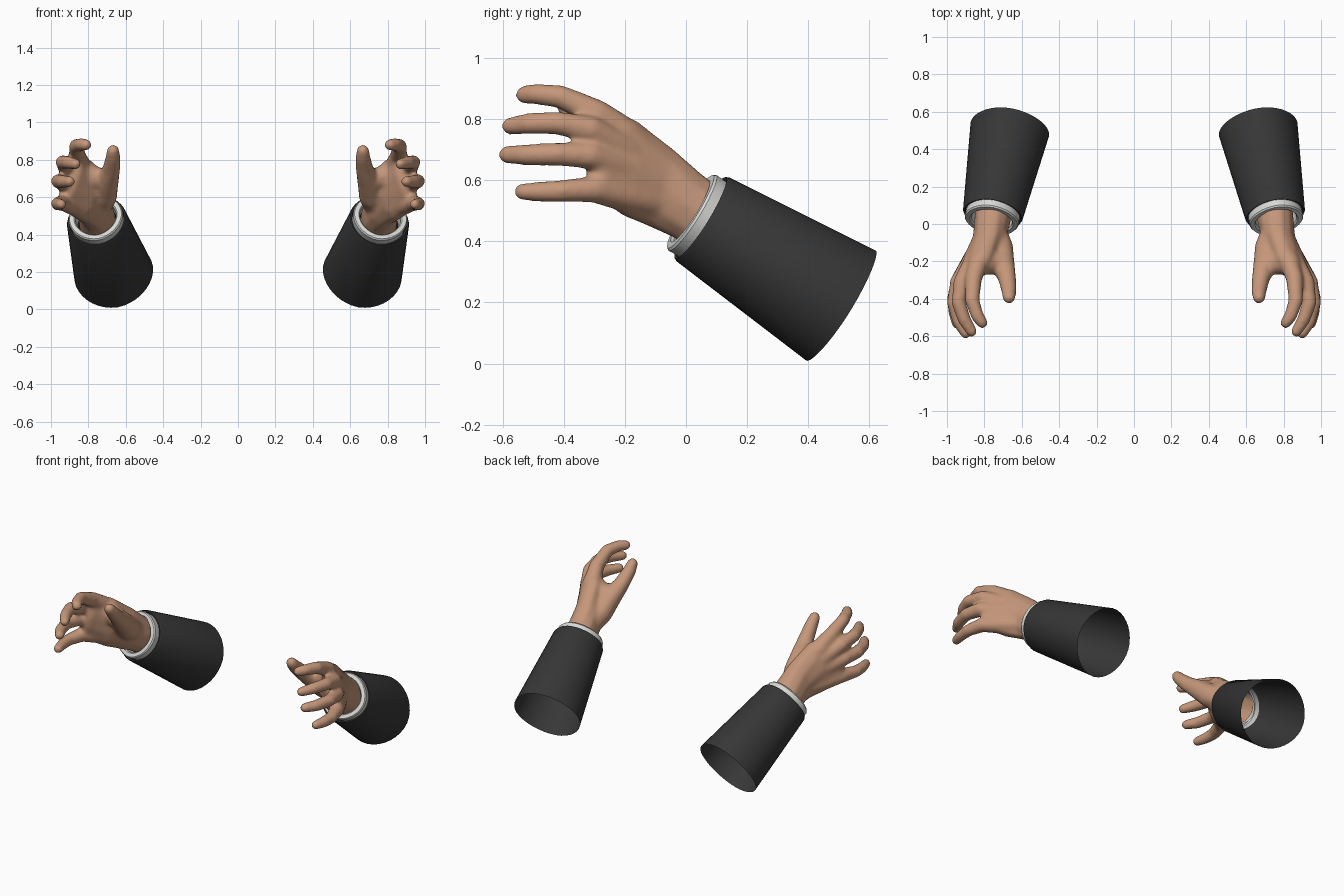
import bpy, bmesh, math
from mathutils import Vector, Matrix

if "Cube" in bpy.data.objects:
    bpy.data.objects.remove(bpy.data.objects["Cube"])


def material(name, rgb):
    m = bpy.data.materials.new(name)
    m.diffuse_color = (*rgb, 1)
    m.use_nodes = True
    m.node_tree.nodes["Principled BSDF"].inputs["Base Color"].default_value = m.diffuse_color
    return m


SKIN = material("skin", (0.56, 0.31, 0.195))
CLOTH = material("dark cloth", (0.038, 0.038, 0.038))
SHIRT = material("white shirt", (0.68, 0.69, 0.66))

# Forearm axis: from the wrist end of the sleeve to its far end
WRIST = Vector((0.755, 0.05, 0.475))
FAR = Vector((0.664, 0.507, 0.19))
AXIS = (FAR - WRIST).normalized()
SIDE = AXIS.cross(Vector((0, 0, 1))).normalized()
UP = SIDE.cross(AXIS)
ROLL = Matrix.Rotation(math.radians(-12), 3, AXIS)
if (ROLL @ SIDE).z * SIDE.cross(Vector((0, 1, 0))).z > 0:
    ROLL = ROLL.transposed()
SIDE, UP = ROLL @ SIDE, ROLL @ UP
LENGTH = (FAR - WRIST).length


def add_object(name, me, mat):
    me.materials.clear()
    me.materials.append(mat)
    for p in me.polygons:
        p.use_smooth = True
    ob = bpy.data.objects.new(name, me)
    bpy.context.collection.objects.link(ob)
    return ob


def mirror_x(ob):
    mod = ob.modifiers.new("mirror", 'MIRROR')
    mod.use_mirror_merge = False


def tube(name, profile, mat, sides=36, power=1.87):
    """Open tube around the forearm axis; profile = (distance, radius)."""
    bm = bmesh.new()
    rings = []
    for dist, r in profile:
        ring = []
        for i in range(sides):
            a = math.tau * i / sides
            c, s = math.cos(a), math.sin(a)
            k = r / (abs(c) ** power + abs(s) ** power) ** (1 / power)
            ring.append(bm.verts.new(WRIST + AXIS * dist + SIDE * c * k + UP * s * k))
        rings.append(ring)
    for a, b in zip(rings, rings[1:]):
        for i in range(sides):
            j = (i + 1) % sides
            bm.faces.new((a[i], a[j], b[j], b[i]))
    bmesh.ops.recalc_face_normals(bm, faces=bm.faces)
    me = bpy.data.meshes.new(name)
    bm.to_mesh(me)
    bm.free()
    ob = add_object(name, me, mat)
    bpy.context.view_layer.objects.active = ob
    ob.select_set(True)
    bpy.ops.object.shade_smooth_by_angle(angle=math.radians(35))
    ob.select_set(False)
    mirror_x(ob)


# Sleeve with a turned-in front edge, and the shirt cuff inside it
tube("sleeve", [(0.02, 0.147), (0.0, 0.149), (-0.003, 0.157), (0.008, 0.163),
                (LENGTH, 0.214)], CLOTH)
tube("shirt_cuff", [(0.04, 0.144), (-0.034, 0.147), (-0.042, 0.141),
                    (-0.043, 0.118), (-0.034, 0.111), (0.04, 0.11)], SHIRT)

# Unit ball used as the brush for the hand
bm = bmesh.new()
bmesh.ops.create_icosphere(bm, subdivisions=2, radius=1)
bm.verts.index_update()
BALL_V = [v.co.copy() for v in bm.verts]
BALL_F = [[v.index for v in f.verts] for f in bm.faces]
bm.free()
verts, faces = [], []


def sweep(stations, steps=6):
    """Run the ball through stations (centre, basis matrix)."""
    for (c0, m0), (c1, m1) in zip(stations, stations[1:]):
        for k in range(steps):
            t = k / (steps - 1)
            m, c, n = m0 * (1 - t) + m1 * t, c0.lerp(c1, t), len(verts)
            verts.extend(m @ v + c for v in BALL_V)
            faces.extend([i + n for i in f] for f in BALL_F)


def round_station(x, y, z, r):
    return Vector((x, y, z)), Matrix.Diagonal((r + 0.0045,) * 3)


def flat_station(centre, width_dir, half, thick, out=0.0):
    """Flattened section: wide along width_dir, thin across the palm."""
    w = Vector(width_dir).normalized()
    along = Vector((out, -0.85, 0.4))
    along = (along - w * along.dot(w)).normalized()
    across = along.cross(w)
    m = Matrix((w * half, across * thick, along * min(thick, 0.05))).transposed()
    if m.determinant() < 0:
        m = m @ Matrix.Diagonal((1, -1, 1))
    return Vector(centre), m


# Wrist and palm
sweep([
    flat_station((0.748, 0.11, 0.445), (0, 0.5, 0.86), 0.115, 0.105),
    flat_station((0.757, 0.01, 0.512), (0, 0.45, 0.88), 0.117, 0.1),
    flat_station((0.775, -0.08, 0.575), (-0.08, 0.24, 0.95), 0.14, 0.09, 0.1),
    flat_station((0.825, -0.185, 0.64), (-0.18, 0.08, 0.95), 0.168, 0.085, 0.25),
    flat_station((0.89, -0.28, 0.682), (-0.3, 0, 0.95), 0.152, 0.056, 0.3),
], 9)
# Fingers, thumb and the web between thumb and index finger
digits = [
    [(0.79, -0.1, 0.66, 0.05), (0.825, -0.19, 0.745, 0.052), (0.858, -0.29, 0.818, 0.044),
     (0.865, -0.41, 0.873, 0.036), (0.838, -0.49, 0.882, 0.032), (0.812, -0.528, 0.879, 0.028)],
    [(0.79, -0.1, 0.62, 0.05), (0.86, -0.2, 0.70, 0.048), (0.922, -0.31, 0.765, 0.042),
     (0.938, -0.42, 0.787, 0.036), (0.908, -0.51, 0.785, 0.033), (0.868, -0.575, 0.777, 0.027)],
    [(0.79, -0.1, 0.58, 0.05), (0.87, -0.2, 0.64, 0.048), (0.94, -0.31, 0.68, 0.042),
     (0.962, -0.42, 0.685, 0.036), (0.937, -0.52, 0.683, 0.033), (0.9, -0.585, 0.683, 0.027)],
    [(0.79, -0.08, 0.53, 0.06), (0.86, -0.19, 0.55, 0.055), (0.935, -0.30, 0.57, 0.042),
     (0.964, -0.40, 0.565, 0.034), (0.96, -0.47, 0.562, 0.031), (0.945, -0.535, 0.562, 0.026)],
    [(0.755, -0.03, 0.54, 0.07), (0.72, -0.13, 0.61, 0.073), (0.702, -0.21, 0.68, 0.062),
     (0.678, -0.29, 0.745, 0.046), (0.668, -0.36, 0.81, 0.038), (0.668, -0.393, 0.848, 0.031)],
    [(0.705, -0.2, 0.68, 0.058), (0.765, -0.21, 0.705, 0.058), (0.835, -0.21, 0.75, 0.055)],
]
for d in digits:
    sweep([round_station(*p) for p in d])
raw = bpy.data.meshes.new("hand_source")
raw.from_pydata(verts, [], faces)
source = add_object("hand_source", raw, SKIN)

# Fuse the volumes into one smooth skin
fuse = source.modifiers.new("fuse", 'REMESH')
fuse.mode = 'VOXEL'
fuse.voxel_size = 0.009
soft = source.modifiers.new("soften", 'SMOOTH')
soft.factor = 0.5
soft.iterations = 20
dg = bpy.context.evaluated_depsgraph_get()
fused = bpy.data.meshes.new_from_object(source.evaluated_get(dg))
bpy.data.objects.remove(source)

# Cut the wrist open inside the cuff
bm = bmesh.new()
bm.from_mesh(fused)
bmesh.ops.bisect_plane(bm, geom=bm.verts[:] + bm.edges[:] + bm.faces[:],
                       plane_co=WRIST + AXIS * 0.03, plane_no=AXIS, clear_outer=True)
bm.to_mesh(fused)
bm.free()
mirror_x(add_object("hand", fused, SKIN))
